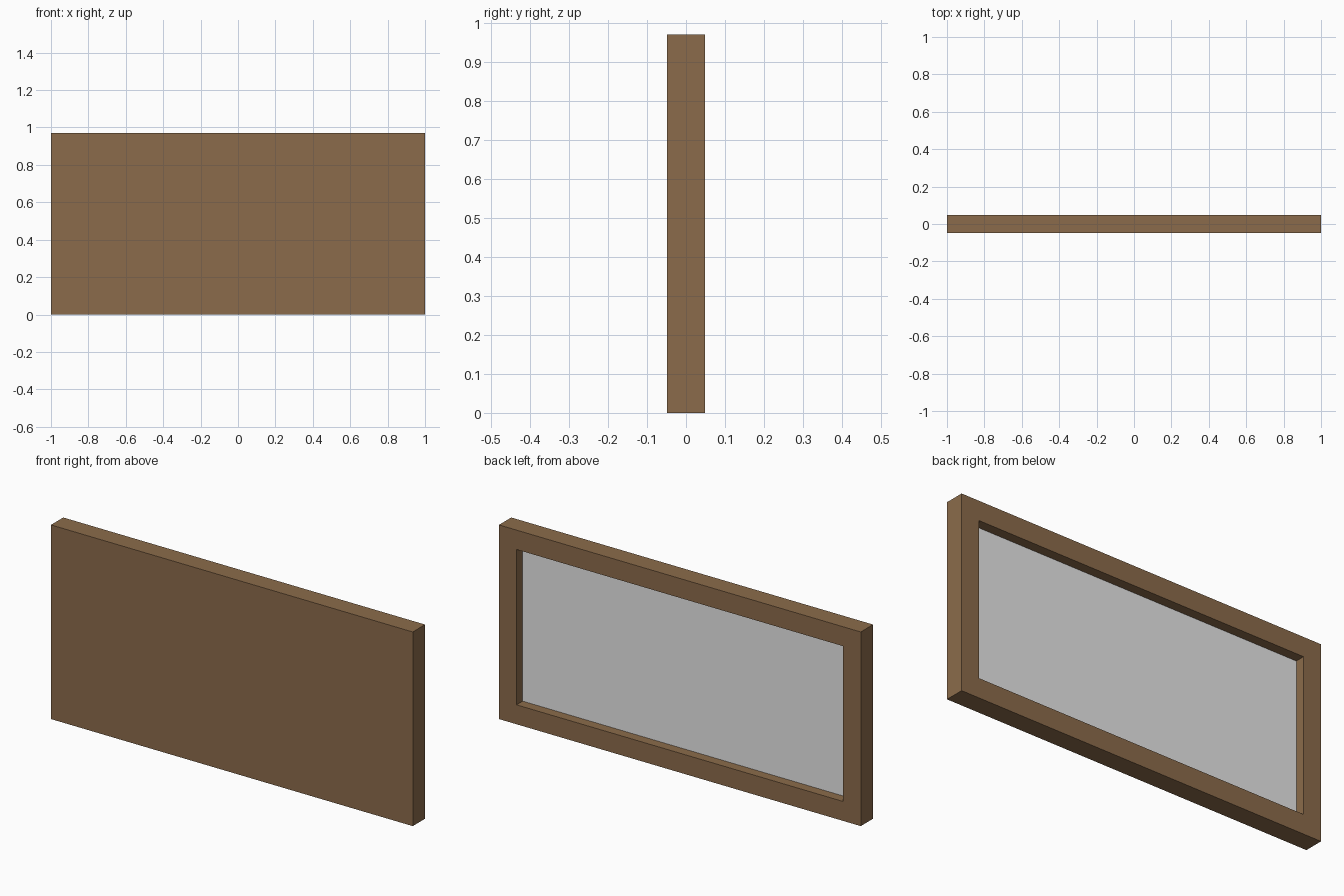
import bpy
import bmesh

if "Cube" in bpy.data.objects:
    bpy.data.objects.remove(bpy.data.objects["Cube"], do_unlink=True)

WIDTH, DEPTH, HEIGHT = 2.0, 0.097, 0.97
BORDER = 0.097


def make_material(name, color):
    mat = bpy.data.materials.new(name)
    mat.use_nodes = True
    mat.diffuse_color = color
    mat.node_tree.nodes["Principled BSDF"].inputs["Base Color"].default_value = color
    return mat


brown = make_material("brown_wood", (0.26, 0.148, 0.07, 1))
grey = make_material("light_grey_panel", (0.8, 0.8, 0.8, 1))

# Solid board
bm = bmesh.new()
bmesh.ops.create_cube(bm, size=1)
bmesh.ops.scale(bm, vec=(WIDTH, DEPTH, HEIGHT), verts=bm.verts)
bmesh.ops.translate(bm, vec=(0, 0, HEIGHT / 2), verts=bm.verts)
bm.normal_update()

# Border on the back, then a straight-walled recess half the depth
panel = next(f for f in bm.faces if f.normal.y > 0.9)
bmesh.ops.inset_region(bm, faces=[panel], thickness=BORDER, use_even_offset=True)
panel = bmesh.ops.extrude_discrete_faces(bm, faces=[panel])["faces"][0]
bmesh.ops.translate(bm, vec=(0, -DEPTH / 2, 0), verts=panel.verts)
panel.material_index = 1
bmesh.ops.recalc_face_normals(bm, faces=bm.faces)

mesh = bpy.data.meshes.new("framed_panel")
bm.to_mesh(mesh)
bm.free()
mesh.materials.append(brown)
mesh.materials.append(grey)
bpy.context.collection.objects.link(bpy.data.objects.new("framed_panel", mesh))
